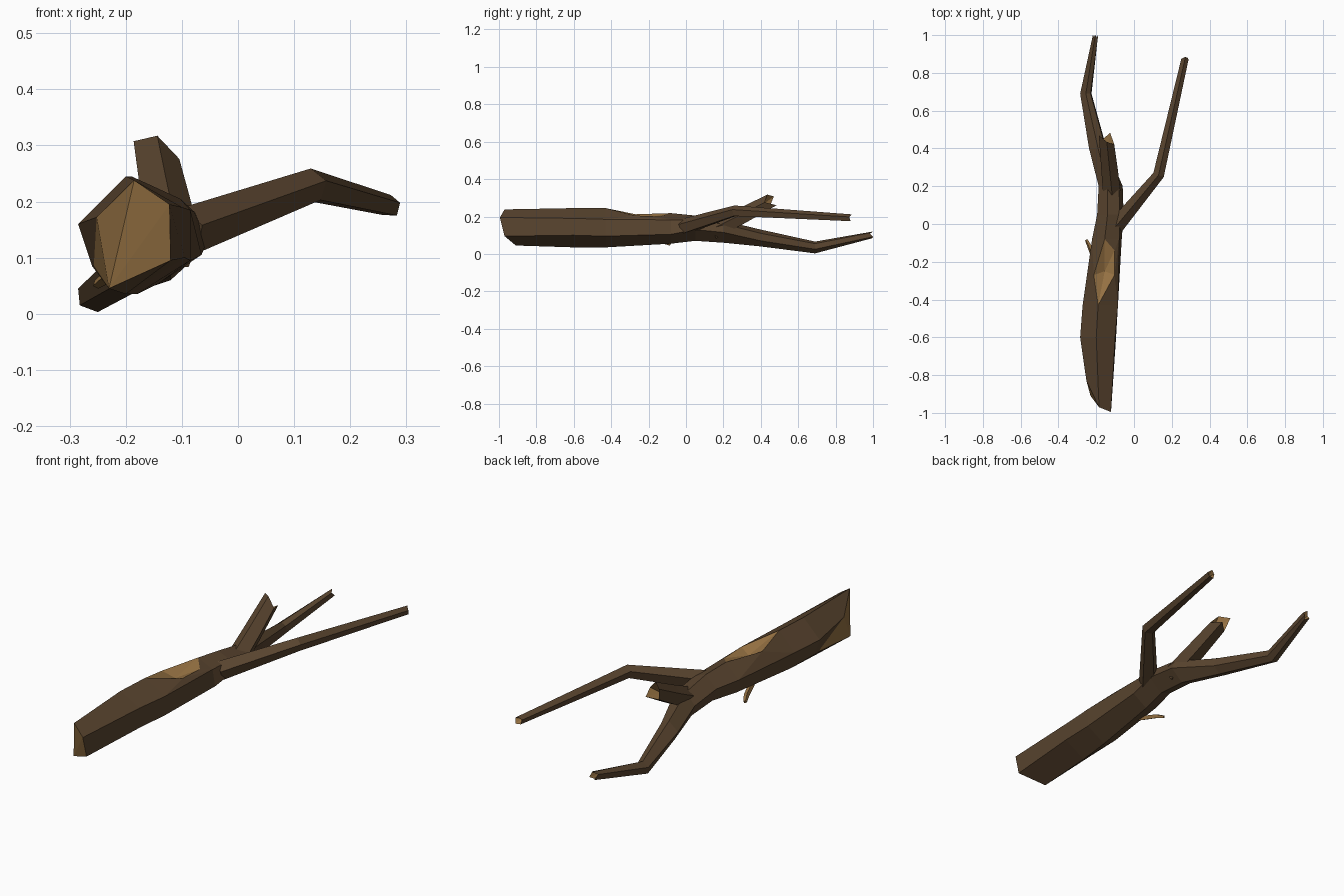
import bpy, bmesh, math
from mathutils import Vector

if "Cube" in bpy.data.objects:
    bpy.data.objects.remove(bpy.data.objects["Cube"])


def material(name, color):
    m = bpy.data.materials.new(name)
    m.diffuse_color = (*color, 1)
    m.use_nodes = True
    m.node_tree.nodes["Principled BSDF"].inputs["Base Color"].default_value = m.diffuse_color
    return m


BARK = material("bark", (0.10, 0.058, 0.028))
WOOD = material("bare_wood", (0.30, 0.165, 0.055))


def finish(bm, name):
    bmesh.ops.recalc_face_normals(bm, faces=bm.faces[:])
    me = bpy.data.meshes.new(name)
    bm.to_mesh(me)
    bm.free()
    me.materials.append(BARK)
    me.materials.append(WOOD)
    ob = bpy.data.objects.new(name, me)
    bpy.context.collection.objects.link(ob)
    return ob


def face(bm, verts, mat=0):
    bm.faces.new(verts).material_index = mat


def hollow_cap(bm, ring, apex):
    # broken end: a bare-wood cone sunk into the ring
    c = bm.verts.new(apex)
    for i, v in enumerate(ring):
        face(bm, (v, ring[(i + 1) % len(ring)], c), 1)


def branch(name, path, radii, sides, jag, mat=0, spin=0.3, depth=0.04):
    bm = bmesh.new()
    pts = [Vector(p) for p in path]
    rings = []
    for i, p in enumerate(pts):
        d = (pts[min(i + 1, len(pts) - 1)] - pts[max(i - 1, 0)]).normalized()
        side = d.cross(Vector((0, 0, 1))).normalized()
        up = side.cross(d)
        ring = []
        for k in range(sides):
            a = spin + 2 * math.pi * k / sides
            off = jag[k % len(jag)] if i == len(pts) - 1 else 0
            ring.append(bm.verts.new(
                p + radii[i] * (math.cos(a) * side + math.sin(a) * up) + d * off))
        rings.append(ring)
    for a, b in zip(rings, rings[1:]):
        for k in range(sides):
            j = (k + 1) % sides
            face(bm, (a[k], a[j], b[j], b[k]), mat)
    face(bm, rings[0], mat)
    hollow_cap(bm, rings[-1], pts[-1] - (pts[-1] - pts[-2]).normalized() * depth)
    return finish(bm, name)


# trunk running into the left branch: (y, six x/z points:
# top, upper right, lower right, bottom, lower left, left)
SECTIONS = [
    (-0.60, [(-.20, .245), (-.10, .19), (-.095, .10), (-.20, .035), (-.26, .085), (-.285, .16)]),
    (-0.43, [(-.19, .245), (-.085, .185), (-.085, .095), (-.18, .035), (-.25, .08), (-.272, .16)]),
    (-0.08, [(-.155, .218), (-.078, .182), (-.065, .105), (-.14, .055), (-.205, .085), (-.222, .15)]),
    (0.05, [(-.14, .205), (-.075, .178), (-.055, .13), (-.12, .07), (-.175, .09), (-.195, .15)]),
    (0.20, [(-.14, .178), (-.08, .16), (-.06, .115), (-.12, .06), (-.17, .075), (-.187, .125)]),
    (0.40, [(-.19, .13), (-.15, .11), (-.145, .07), (-.18, .04), (-.22, .05), (-.238, .09)]),
    (0.69, [(-.255, .066), (-.23, .055), (-.225, .025), (-.25, .003), (-.282, .015), (-.285, .045)]),
    (0.98, [(-.205, .12), (-.192, .112), (-.19, .092), (-.202, .08), (-.218, .085), (-.222, .105)]),
]

bm = bmesh.new()
# slanted break at the front, open towards the lower left
front = [bm.verts.new(p) for p in (
    (-.185, -.97, .238), (-.122, -.995, .195), (-.12, -.97, .095),
    (-.23, -.91, .045), (-.257, -.63, .085), (-.252, -.83, .172))]
rings = [front]
for n, (y, pts) in enumerate(SECTIONS):
    tip = n == len(SECTIONS) - 1
    rings.append([bm.verts.new((x, y + (0.02 if tip and k % 2 == 0 else 0), z))
                  for k, (x, z) in enumerate(pts)])
for n, (a, b) in enumerate(zip(rings, rings[1:])):
    for k in range(6):
        j = (k + 1) % 6
        if n == 2 and k in (0, 5):
            continue  # left open for the knot hole
        face(bm, (a[k], a[j], b[j], b[k]))
T, U, R, P, LL, L = front
for tri in ((P, LL, L), (P, L, T), (P, T, U), (P, U, R)):
    face(bm, tri, 1)
hollow_cap(bm, rings[-1], (-.21, .94, .092))

# knot hole in the top of the trunk
a, b = rings[2], rings[3]
rl, r1, r2, c = [bm.verts.new(p) for p in (
    (-.213, -.27, .212), (-.103, -.27, .205), (-.103, -.14, .2), (-.155, -.25, .185))]
for tri in ((a[5], a[0], rl), (a[5], rl, b[5]), (b[5], rl, b[0]),
            (a[1], a[0], r1), (a[1], r1, b[1]), (b[1], r1, r2), (b[1], r2, b[0])):
    face(bm, tri)
rim = [a[0], r1, r2, b[0], rl]
for i in range(5):
    face(bm, (rim[i], rim[(i + 1) % 5], c), 1)
finish(bm, "trunk")

# long right branch
branch("right_branch", [(-.095, -.01, .145), (.13, .26, .228), (.27, .875, .192)],
       [.045, .031, .02], 5, [0, .01, -.005], depth=.02)

# short broken stub rising from the fork
branch("broken_stub", [(-.115, .14, .12), (-.13, .29, .195), (-.145, .44, .275)],
       [.05, .046, .04], 5, [-.02, .015, .045, -.01, .03], depth=.06)

# small twig on the left side
branch("small_twig", [(-.19, -.24, .085), (-.235, -.12, .065), (-.252, -.085, .052)],
       [.014, .012, .008], 4, [0], mat=1, depth=.005)
